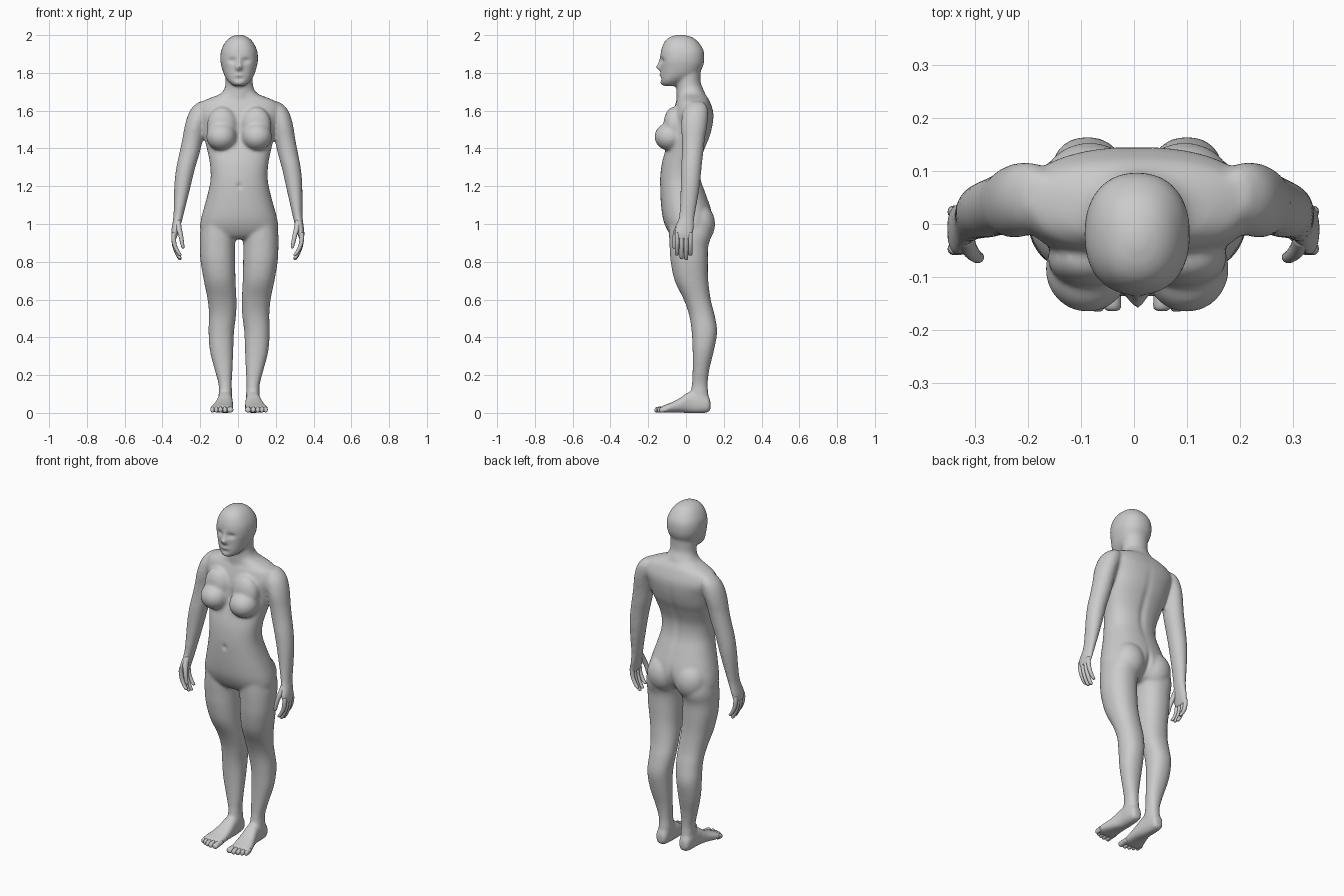
import bpy, bmesh, math
from mathutils import Matrix

CX = 0.006  # body's line of symmetry


def curve_rows(rows, steps):
    """Catmull-Rom interpolation of cross-section rows."""
    out = []
    for i in range(len(rows) - 1):
        p0, p1 = rows[max(i - 1, 0)], rows[i]
        p2, p3 = rows[i + 1], rows[min(i + 2, len(rows) - 1)]
        for k in range(steps):
            t = k / steps
            out.append([0.5 * (2 * b + (c - a) * t + (2 * a - 5 * b + 4 * c - d) * t * t
                               + (3 * b - a - 3 * c + d) * t ** 3)
                        for a, b, c, d in zip(p0, p1, p2, p3)])
    return out + [list(rows[-1])]


def loft(bm, rows, side=1, axis='z', power=2.0, n=32, steps=4, lean=0.0):
    """Closed tube; row = (position on axis, x0, x1, other0, other1)."""
    rings = []
    for p, x0, x1, w0, w1 in curve_rows(rows, steps):
        ring = []
        for k in range(n):
            a = 2 * math.pi * k / n
            c, s = math.cos(a), math.sin(a)
            x = (x0 + x1) / 2 + (x1 - x0) / 2 * math.copysign(abs(c) ** (2 / power), c)
            w = (w0 + w1) / 2 + (w1 - w0) / 2 * math.copysign(abs(s) ** (2 / power), s)
            y, z = (w, p) if axis == 'z' else (p, w)
            x += lean * max(0, 1.6 - z)
            ring.append(bm.verts.new((side * x + CX, y, z)))
        rings.append(ring)
    for r, q in zip(rings, rings[1:]):
        for k in range(n):
            bm.faces.new((r[k], r[(k + 1) % n], q[(k + 1) % n], q[k]))
    bm.faces.new(rings[0][::-1])
    bm.faces.new(rings[-1])


def ball(bm, x, y, z, rx, ry, rz):
    m = Matrix.Translation((x + CX, y, z)) @ Matrix.Diagonal((rx, ry, rz, 1))
    bmesh.ops.create_uvsphere(bm, u_segments=32, v_segments=20, radius=1, matrix=m)


def finish(bm, name):
    bmesh.ops.recalc_face_normals(bm, faces=bm.faces)
    me = bpy.data.meshes.new(name)
    bm.to_mesh(me)
    bm.free()
    ob = bpy.data.objects.new(name, me)
    bpy.context.collection.objects.link(ob)
    for p in me.polygons:
        p.use_smooth = True
    return ob


def sym(rows):
    return [(z, -h, h, a, b) for z, h, a, b in rows]


bm = bmesh.new()

# torso
loft(bm, sym([(1.73, .07, -.04, .08), (1.69, .098, -.045, .1), (1.665, .16, -.045, .118),
              (1.64, .205, -.055, .13), (1.59, .222, -.07, .145), (1.53, .2, -.085, .142),
              (1.46, .186, -.098, .125), (1.4, .171, -.108, .1), (1.32, .155, -.128, .075),
              (1.24, .151, -.137, .078), (1.16, .166, -.136, .105), (1.08, .188, -.13, .132),
              (1.02, .203, -.12, .14), (.97, .205, -.1, .125), (.935, .17, -.075, .09),
              (.92, .1, -.05, .06)]), power=2.3, n=48)

# neck
loft(bm, sym([(1.6, .085, -.05, .12), (1.69, .083, -.05, .102), (1.74, .073, -.05, .08),
              (1.79, .073, -.05, .078), (1.85, .07, -.04, .08)]))

# head
loft(bm, sym([(2.002, .012, -.045, -.015), (1.99, .044, -.085, .03), (1.965, .072, -.114, .064),
              (1.92, .095, -.132, .093), (1.87, .1, -.136, .097), (1.83, .093, -.134, .088),
              (1.79, .08, -.134, .06), (1.76, .062, -.133, .0), (1.74, .042, -.129, -.03),
              (1.73, .025, -.115, -.06)]), power=2.25)

# nose
loft(bm, sym([(1.885, .008, -.14, -.1), (1.85, .013, -.151, -.1), (1.828, .02, -.162, -.1),
              (1.81, .014, -.14, -.1)]), n=16)

ARM = [(1.648, .165, .21, .02, .09), (1.62, .15, .246, -.005, .112), (1.58, .155, .27, -.02, .117),
       (1.52, .175, .287, -.026, .112), (1.45, .19, .299, -.022, .1), (1.38, .205, .313, -.022, .092),
       (1.3, .228, .329, -.026, .083), (1.22, .247, .338, -.028, .075), (1.13, .268, .34, -.031, .062),
       (1.05, .287, .341, -.036, .048), (1.01, .297, .345, -.045, .043), (.97, .308, .351, -.06, .041),
       (.935, .32, .352, -.06, .038), (.915, .326, .348, -.052, .032)]
LEG = [(1.04, .03, .19, -.09, .12), (.95, .018, .207, -.09, .135), (.88, .022, .208, -.087, .118),
       (.8, .021, .204, -.081, .116), (.7, .019, .187, -.06, .118), (.6, .014, .167, -.012, .131),
       (.52, .016, .16, .016, .151), (.43, .027, .162, .03, .165), (.33, .031, .155, .035, .148),
       (.23, .035, .13, .035, .124), (.15, .039, .109, .031, .115), (.09, .036, .109, .02, .12),
       (.04, .04, .108, .02, .12)]
FOOT = [(.13, .06, .09, .022, .055), (.12, .044, .106, .004, .085), (.08, .038, .112, -.002, .11),
        (.02, .034, .114, -.002, .112), (-.04, .031, .132, .002, .074), (-.09, .03, .15, .001, .05),
        (-.12, .031, .154, .001, .04), (-.135, .036, .148, .006, .032)]
LEAN = {-1: .012, 1: -.01}

for s in (-1, 1):
    loft(bm, ARM, s, lean=LEAN[s])
    loft(bm, LEG, s, power=2.2)
    loft(bm, FOOT, s, axis='y', power=2.5)
    # breast and its upper slope
    ball(bm, s * .094, -.085, 1.462, .08, .082, .074)
    ball(bm, s * .09, -.065, 1.52, .08, .055, .1)
    # buttock
    ball(bm, s * .09, .07, 1.0, .092, .084, .105)

# fuse the parts into one skin
body = finish(bm, "body")
bpy.context.view_layer.objects.active = body
body.select_set(True)
rm = body.modifiers.new("Fuse", 'REMESH')
rm.mode = 'VOXEL'
rm.voxel_size = 0.008
rm.use_smooth_shade = True
sm = body.modifiers.new("Blend", 'SMOOTH')
sm.factor = 0.5
sm.iterations = 10
for name in ("Fuse", "Blend"):
    bpy.ops.object.modifier_apply(modifier=name)

# soft relief: (x, z, radius x, radius z, shift in y, front or back)
RELIEF = [(.036, 1.865, .022, .014, .011, -1), (0, 1.788, .024, .007, -.007, -1),
          (0, 1.768, .025, .007, .004, -1), (0, 1.745, .02, .012, -.005, -1),
          (0, 1.2, .012, .014, .008, -1), (0, 1.47, .018, .06, .012, -1),
          (0, .98, .014, .07, -.015, 1), (0, 1.35, .02, .16, -.007, 1)]
for v in body.data.vertices:
    x, y, z = abs(v.co.x - CX), v.co.y, v.co.z
    for rx0, rz0, rx, rz, dy, face in RELIEF:
        if y * face > .03:
            v.co.y += dy * math.exp(-((x - rx0) / rx) ** 2 - ((z - rz0) / rz) ** 2)

for s, label in ((-1, "right"), (1, "left")):
    # fingers
    bm = bmesh.new()
    for y, tip in ((-.047, .832), (-.023, .814), (.001, .81), (.023, .832)):
        d = .93 - tip
        rows = [(.955, .328, .348), (.93, .327, .351), (.93 - d * .4, .322, .345),
                (.93 - d * .75, .307, .329), (tip + .006, .295, .315), (tip, .299, .309)]
        loft(bm, [(z, a, b, y - (b - a) * .5, y + (b - a) * .5) for z, a, b in rows],
             s, n=12, steps=3, lean=LEAN[s])
    finish(bm, label + "_fingers")
    # thumb
    bm = bmesh.new()
    loft(bm, [(1.02, .302, .33, -.04, 0), (.98, .297, .327, -.06, -.025), (.94, .289, .314, -.071, -.043),
              (.9, .283, .304, -.074, -.051), (.877, .281, .297, -.072, -.054),
              (.871, .285, .293, -.067, -.059)], s, n=14, steps=3, lean=LEAN[s])
    finish(bm, label + "_thumb")
    # toes
    bm = bmesh.new()
    for x, r, tip in ((.047, .016, -.165), (.075, .012, -.166), (.099, .0115, -.16),
                      (.121, .011, -.151), (.141, .0105, -.14)):
        loft(bm, [(tip, x - r * .4, x + r * .4, .01, .02), (tip + .006, x - r, x + r, .002, .03),
                  (tip + .03, x - r, x + r, .004, .034), (-.1, x - r, x + r, .006, .036)],
             s, axis='y', n=14, steps=3)
    finish(bm, label + "_toes")
